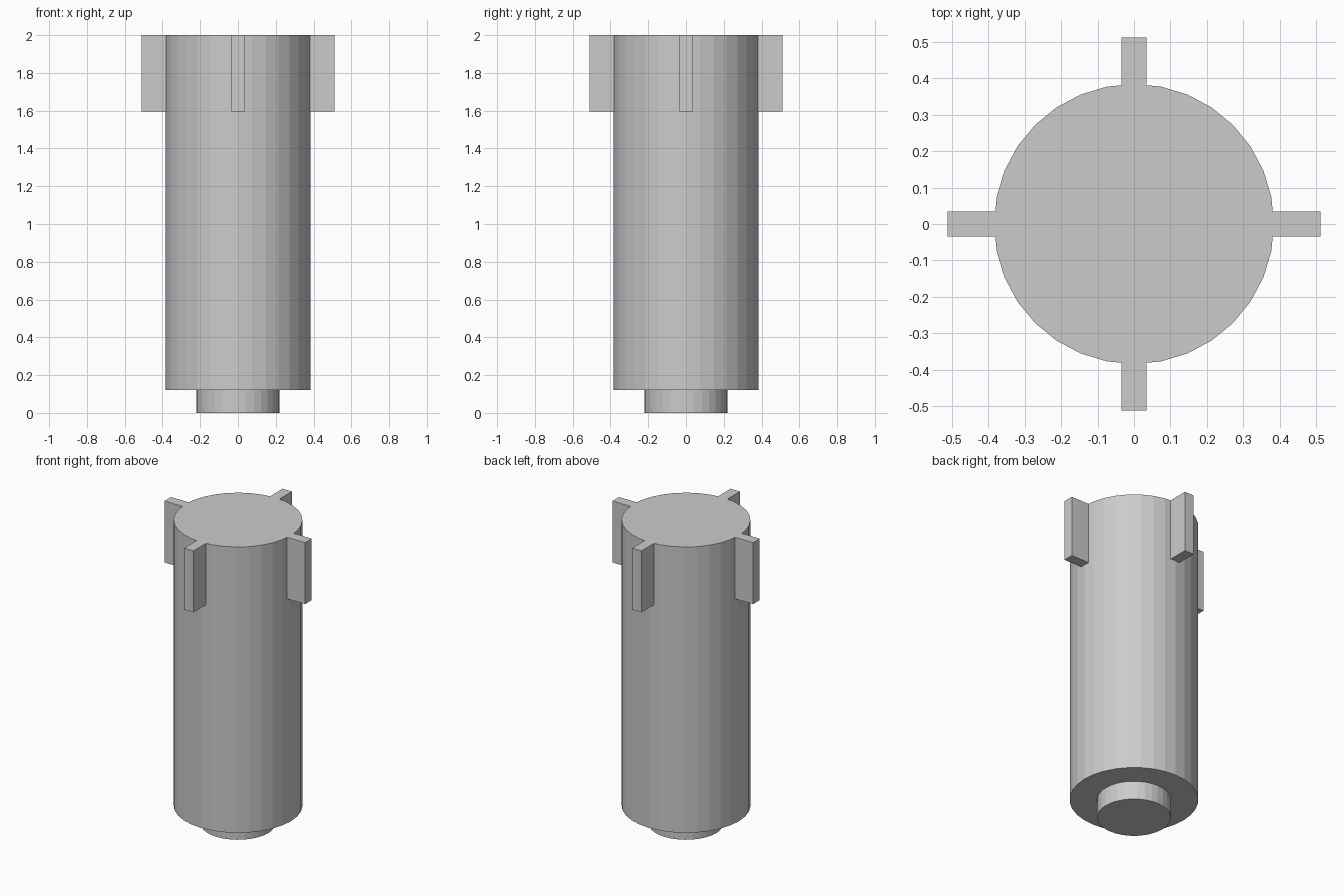
import bpy, bmesh
from math import sin, cos, pi

if "Cube" in bpy.data.objects:
    bpy.data.objects.remove(bpy.data.objects["Cube"])

SIDES = 32
BODY_R, PIN_R = 0.384, 0.22
BODY_Z, FIN_Z, TOP_Z = 0.122, 1.596, 2.0
FIN_R, FIN_HALF = 0.512, 0.034


def prism(name, outline, z0, z1):
    """Extrude a flat outline from z0 up to z1."""
    bm = bmesh.new()
    base = bm.faces.new([bm.verts.new((x, y, z0)) for x, y in outline])
    top = bmesh.ops.extrude_face_region(bm, geom=[base], use_keep_orig=True)["geom"]
    verts = [v for v in top if isinstance(v, bmesh.types.BMVert)]
    bmesh.ops.translate(bm, verts=verts, vec=(0, 0, z1 - z0))
    bmesh.ops.recalc_face_normals(bm, faces=bm.faces)
    mesh = bpy.data.meshes.new(name)
    bm.to_mesh(mesh)
    bm.free()
    obj = bpy.data.objects.new(name, mesh)
    bpy.context.collection.objects.link(obj)
    return obj


def circle(r):
    return [(r * cos(2 * pi * i / SIDES), r * sin(2 * pi * i / SIDES)) for i in range(SIDES)]


# Main barrel and the narrow peg beneath it
prism("body", circle(BODY_R), BODY_Z, TOP_Z)
prism("base_peg", circle(PIN_R), 0, BODY_Z)

# Four fins whose inner edge follows the faceted barrel wall
wall_x = BODY_R - FIN_HALF * (1 - cos(2 * pi / SIDES)) / sin(2 * pi / SIDES)
fin = [(wall_x, -FIN_HALF), (FIN_R, -FIN_HALF), (FIN_R, FIN_HALF),
       (wall_x, FIN_HALF), (BODY_R, 0)]
for i, side in enumerate(("right", "back", "left", "front")):
    obj = prism(f"fin_{side}", fin, FIN_Z, TOP_Z)
    obj.rotation_euler.z = i * pi / 2
